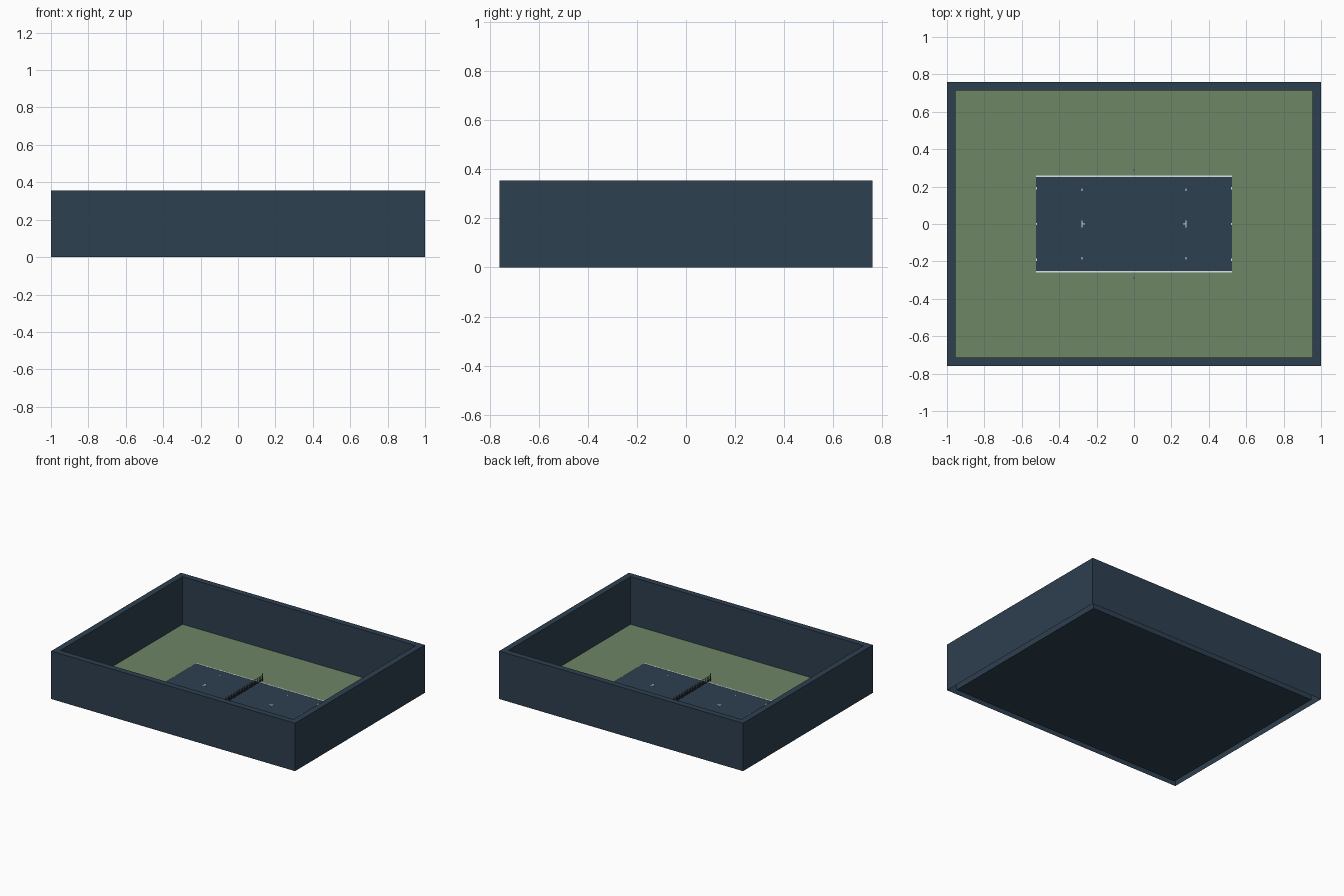
import bpy, bmesh

if "Cube" in bpy.data.objects:
    bpy.data.objects.remove(bpy.data.objects["Cube"])

def material(name, rgb):
    m = bpy.data.materials.new(name)
    m.diffuse_color = (*rgb, 1)
    m.use_nodes = True
    m.node_tree.nodes["Principled BSDF"].inputs["Base Color"].default_value = m.diffuse_color
    return m

navy = material("navy", (0.0265, 0.050, 0.080))
green = material("grass green", (0.155, 0.238, 0.133))
white = material("line white", (0.80, 0.83, 0.85))

def finish(name, bm, mat):
    me = bpy.data.meshes.new(name)
    bm.to_mesh(me)
    bm.free()
    me.materials.append(mat)
    ob = bpy.data.objects.new(name, me)
    bpy.context.collection.objects.link(ob)
    return ob

def ring(bm, hx, hy, z):
    return [bm.verts.new((x, y, z)) for x, y in
            ((-hx, -hy), (hx, -hy), (hx, hy), (-hx, hy))]

def sheet(name, hx, hy, z, mat):
    bm = bmesh.new()
    bm.faces.new(ring(bm, hx, hy, z))
    return finish(name, bm, mat)

def boxes(name, items, mat):
    """items: (centre x, y, z, size x, y, z)"""
    bm = bmesh.new()
    for x, y, z, sx, sy, sz in items:
        r = bmesh.ops.create_cube(bm, size=1)["verts"]
        bmesh.ops.scale(bm, vec=(sx, sy, sz), verts=r)
        bmesh.ops.translate(bm, vec=(x, y, z), verts=r)
    return finish(name, bm, mat)

# perimeter wall: outer side, rim, inner side, open underneath
bm = bmesh.new()
loops = [ring(bm, 1, 0.76, 0), ring(bm, 1, 0.76, 0.355),
         ring(bm, 0.955, 0.715, 0.355), ring(bm, 0.955, 0.715, 0)]
for a, b in zip(loops, loops[1:]):
    for i in range(4):
        j = (i + 1) % 4
        bm.faces.new((a[i], a[j], b[j], b[i]))
finish("perimeter_wall", bm, navy)

# floor layers
sheet("base_underside", 0.955, 0.715, 0.0, navy)
sheet("grass", 0.955, 0.715, 0.002, green)
sheet("court", 0.525, 0.255, 0.004, navy)

# court markings: side lines and marks where lines meet
Z, T = 0.005, 0.001
marks = []
for s in (-1, 1):
    marks.append((0, s * 0.255, Z, 1.05, 0.008, T))
    marks.append((s * 0.278, 0, Z, 0.007, 0.035, T))
    marks.append((s * 0.271, 0, Z, 0.02, 0.007, T))
    marks.append((s * 0.522, 0, Z, 0.006, 0.01, T))
    for t in (-1, 1):
        marks.append((s * 0.278, t * 0.184, Z, 0.007, 0.014, T))
        marks.append((s * 0.522, t * 0.192, Z, 0.006, 0.014, T))
boxes("court_lines", marks, white)

# net with posts
boxes("net_posts", [(0, s * 0.288, 0.028, 0.006, 0.006, 0.052) for s in (-1, 1)], navy)
boxes("net_mesh", [(0, -0.285 + 0.019 * i, 0.023, 0.001, 0.005, 0.040) for i in range(31)]
      + [(0, 0, z, 0.001, 0.57, 0.003) for z in (0.008, 0.018, 0.028)], navy)
boxes("net_band", [(0, 0, 0.043, 0.002, 0.57, 0.006)], white)
